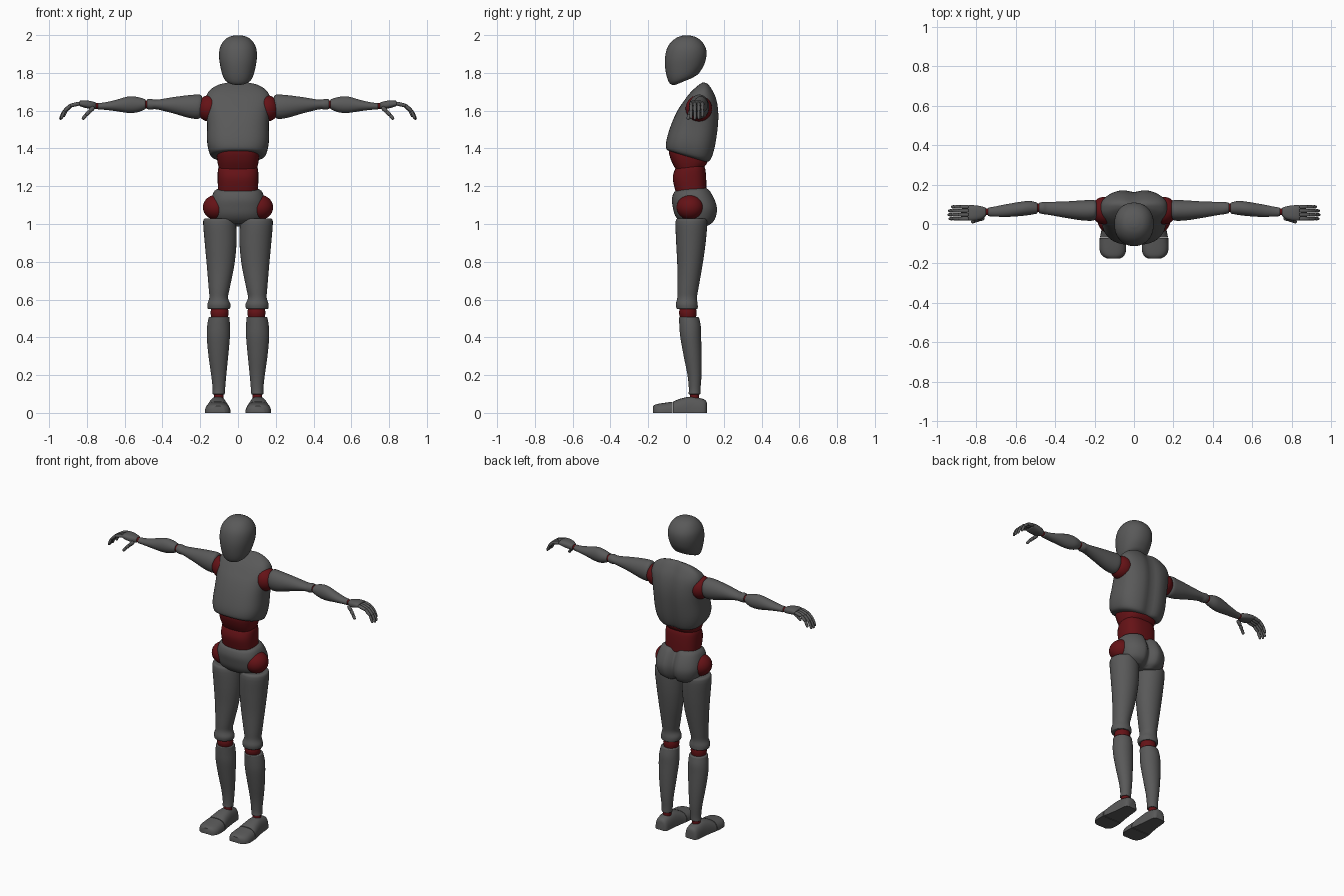
import bpy, bmesh, math
from mathutils import Vector


def material(name, rgb):
    m = bpy.data.materials.new(name)
    m.diffuse_color = (*rgb, 1)
    return m


GREY = material("dark grey shell", (0.1, 0.1, 0.1))
RED = material("dark red joint", (0.13, 0.006, 0.008))


def finish(ob, mat, mirror, bevel=0.0):
    ob.data.materials.append(mat)
    bpy.ops.object.select_all(action='DESELECT')
    ob.select_set(True)
    bpy.context.view_layer.objects.active = ob
    bpy.ops.object.shade_smooth_by_angle(angle=math.radians(45))
    if bevel:
        b = ob.modifiers.new("soft rims", 'BEVEL')
        b.width, b.segments, b.limit_method = bevel, 3, 'ANGLE'
        b.angle_limit = math.radians(50)
    if mirror:
        ob.modifiers.new("other side", 'MIRROR')
    return ob


# Rings are (centre, half axis u, half axis v), flattened to nine numbers
def ring(c, u, v):
    return [*c, *u, *v]


def body(yf, zf, yb, zb, w):            # tilted torso ring, front and back point
    return ring((0, (yf + yb) / 2, (zf + zb) / 2), (w, 0, 0), (0, (yb - yf) / 2, (zb - zf) / 2))


def leg(z, x0, x1, y0, y1):             # horizontal ring
    return ring(((x0 + x1) / 2, (y0 + y1) / 2, z), ((x1 - x0) / 2, 0, 0), (0, (y1 - y0) / 2, 0))


def arm(x, y0, y1, z0, z1):             # ring facing sideways
    return ring((x, (y0 + y1) / 2, (z0 + z1) / 2), (0, (y1 - y0) / 2, 0), (0, 0, (z1 - z0) / 2))


def foot(y, x0, x1, h):                 # ring facing forwards, cut flat at the floor
    return ring(((x0 + x1) / 2, y, 0), ((x1 - x0) / 2, 0, 0), (0, 0, h))


def spline(rows, steps):
    out = []
    for i in range(len(rows) - 1):
        p = [rows[max(0, min(len(rows) - 1, i + k))] for k in (-1, 0, 1, 2)]
        for s in range(steps):
            t = s / steps
            out.append([0.5 * (2 * b + (c - a) * t + (2 * a - 5 * b + 4 * c - d) * t * t
                               + (3 * b - a - 3 * c + d) * t ** 3) for a, b, c, d in zip(*p)])
    return out + [rows[-1]]


def loft(name, rows, mat=GREY, power=2.0, mirror=False, segs=32, steps=4,
         bevel=0.008, groove=(0, 1), floor=False):
    bm = bmesh.new()
    loops = []
    for r in spline(rows, steps):
        c, u, v = Vector(r[:3]), Vector(r[3:6]), Vector(r[6:])
        loop = []
        for k in range(segs):
            a = math.tau * k / segs
            ca, sa = math.cos(a), math.sin(a)
            e = 2 / power
            p = c + u * math.copysign(abs(ca) ** e, ca) + v * math.copysign(abs(sa) ** e, sa)
            if sa > 0:                  # groove along the middle of the back
                p.y -= groove[0] * math.exp(-(p.x / groove[1]) ** 2)
            if floor:
                p.z = max(p.z, 0)
            loop.append(bm.verts.new(p))
        loops.append(loop)
    for a, b in zip(loops, loops[1:]):
        for k in range(segs):
            n = (k + 1) % segs
            bm.faces.new((a[k], a[n], b[n], b[k]))
    bm.faces.new(loops[0])
    bm.faces.new(loops[-1])
    bmesh.ops.recalc_face_normals(bm, faces=bm.faces)
    me = bpy.data.meshes.new(name)
    bm.to_mesh(me)
    bm.free()
    ob = bpy.data.objects.new(name, me)
    bpy.context.collection.objects.link(ob)
    return finish(ob, mat, mirror, bevel)


def ball(name, centre, radii, mat=RED):
    bm = bmesh.new()
    bmesh.ops.create_uvsphere(bm, u_segments=32, v_segments=20, radius=1)
    for v in bm.verts:
        v.co = Vector(a * b + c for a, b, c in zip(v.co, radii, centre))
    me = bpy.data.meshes.new(name)
    bm.to_mesh(me)
    bm.free()
    ob = bpy.data.objects.new(name, me)
    bpy.context.collection.objects.link(ob)
    return finish(ob, mat, True)


def digit(name, y0, y1, path, r):       # jointed finger: one tapered piece per bone
    for i, ((xa, za), (xb, zb)) in enumerate(zip(path, path[1:])):
        a, b = Vector((xa, y0 + (y1 - y0) * i / 3, za)), Vector((xb, y0 + (y1 - y0) * (i + 1) / 3, zb))
        d = (b - a).normalized()
        u = d.cross(Vector((0, 1, 0))).normalized()
        v = d.cross(u)
        R = r * (1 - 0.1 * i)
        rows = [ring(a.lerp(b, t), u * R * s, v * R * s)
                for t, s in ((-0.1, 0.45), (0.0, 0.85), (0.25, 1), (0.75, 0.95), (1.0, 0.75), (1.08, 0.35))]
        loft(f"{name}_bone_{i + 1}", rows, mirror=True, segs=12, steps=2, bevel=0)


# Head, floating above the shoulders
loft("head", [
    body(-0.055, 1.737, 0.03, 1.772, 0.03), body(-0.078, 1.738, 0.06, 1.79, 0.064),
    body(-0.095, 1.76, 0.077, 1.81, 0.08), body(-0.108, 1.81, 0.097, 1.845, 0.092),
    body(-0.112, 1.87, 0.108, 1.89, 0.1), body(-0.102, 1.925, 0.105, 1.93, 0.097),
    body(-0.08, 1.962, 0.085, 1.965, 0.08), body(-0.048, 1.987, 0.055, 1.988, 0.054),
    body(-0.015, 1.998, 0.02, 1.998, 0.02)], power=2.15, segs=48)

# Chest, waist and pelvis
loft("chest", [
    body(-0.085, 1.385, 0.11, 1.328, 0.12), body(-0.105, 1.40, 0.135, 1.34, 0.147),
    body(-0.102, 1.45, 0.157, 1.41, 0.163), body(-0.077, 1.53, 0.173, 1.52, 0.163),
    body(-0.045, 1.60, 0.174, 1.60, 0.167), body(-0.012, 1.65, 0.162, 1.665, 0.172),
    body(0.018, 1.69, 0.14, 1.712, 0.155), body(0.05, 1.722, 0.118, 1.742, 0.11),
    body(0.075, 1.742, 0.1, 1.75, 0.06)], power=2.6, segs=64, groove=(0.014, 0.035))
loft("upper_waist", [
    body(-0.09, 1.41, 0.12, 1.36, 0.108), body(-0.09, 1.375, 0.117, 1.345, 0.112),
    body(-0.076, 1.33, 0.11, 1.32, 0.108), body(-0.055, 1.29, 0.09, 1.295, 0.1)], RED, 2.6)
loft("lower_waist", [
    body(-0.045, 1.305, 0.092, 1.315, 0.098), body(-0.06, 1.285, 0.102, 1.29, 0.106),
    body(-0.07, 1.24, 0.107, 1.24, 0.108), body(-0.055, 1.17, 0.108, 1.17, 0.105)], RED, 2.6)
loft("pelvis", [
    body(-0.045, 1.18, 0.11, 1.19, 0.11), body(-0.065, 1.165, 0.13, 1.175, 0.128),
    body(-0.075, 1.13, 0.155, 1.13, 0.142), body(-0.07, 1.09, 0.168, 1.085, 0.148),
    body(-0.06, 1.05, 0.164, 1.045, 0.142), body(-0.04, 1.02, 0.147, 1.01, 0.128),
    body(-0.01, 1.0, 0.115, 0.988, 0.095)], power=2.5, segs=64, groove=(0.035, 0.025))
ball("hip_joint", (0.115, 0.022, 1.088), (0.071, 0.072, 0.066))

# Legs
loft("thigh", [
    leg(1.03, 0.03, 0.165, -0.035, 0.095), leg(1.015, 0.012, 0.184, -0.055, 0.112),
    leg(0.9, 0.008, 0.176, -0.052, 0.104), leg(0.78, 0.02, 0.165, -0.046, 0.087),
    leg(0.66, 0.044, 0.155, -0.046, 0.066), leg(0.61, 0.053, 0.152, -0.046, 0.058),
    leg(0.575, 0.04, 0.162, -0.054, 0.062), leg(0.55, 0.043, 0.16, -0.05, 0.062)], mirror=True)
loft("knee_joint", [
    leg(0.56, 0.055, 0.14, -0.03, 0.052), leg(0.53, 0.05, 0.145, -0.037, 0.056),
    leg(0.5, 0.055, 0.14, -0.03, 0.052)], RED, mirror=True)
loft("shin", [
    leg(0.508, 0.045, 0.155, -0.037, 0.068), leg(0.46, 0.043, 0.163, -0.035, 0.078),
    leg(0.4, 0.043, 0.165, -0.03, 0.08), leg(0.3, 0.052, 0.156, -0.012, 0.083),
    leg(0.2, 0.062, 0.142, 0.008, 0.082), leg(0.13, 0.068, 0.134, 0.015, 0.077),
    leg(0.098, 0.07, 0.135, 0.013, 0.077)], mirror=True)
loft("ankle_joint", [leg(0.105, 0.078, 0.128, 0.02, 0.07), leg(0.07, 0.078, 0.128, 0.02, 0.07)],
     RED, mirror=True, bevel=0)
loft("foot", [
    foot(0.11, 0.08, 0.13, 0.055), foot(0.095, 0.065, 0.148, 0.072), foot(0.03, 0.058, 0.155, 0.086),
    foot(-0.03, 0.05, 0.165, 0.075), foot(-0.068, 0.042, 0.173, 0.06)],
    power=2.7, mirror=True, bevel=0.004, floor=True)
loft("toes", [
    foot(-0.072, 0.042, 0.174, 0.059), foot(-0.13, 0.04, 0.175, 0.051),
    foot(-0.16, 0.05, 0.162, 0.045), foot(-0.174, 0.068, 0.14, 0.036)],
    power=2.7, mirror=True, bevel=0.004, floor=True)

# Arms
ball("shoulder_joint", (0.15, 0.068, 1.612), (0.068, 0.07, 0.07))
loft("upper_arm", [
    arm(0.19, 0.035, 0.11, 1.59, 1.675), arm(0.205, 0.018, 0.122, 1.558, 1.685),
    arm(0.26, 0.018, 0.12, 1.562, 1.682), arm(0.34, 0.03, 0.115, 1.585, 1.672),
    arm(0.43, 0.046, 0.112, 1.607, 1.658), arm(0.46, 0.05, 0.112, 1.605, 1.662),
    arm(0.482, 0.055, 0.108, 1.609, 1.66)], mirror=True)
loft("elbow_joint", [arm(0.475, 0.06, 0.104, 1.612, 1.655), arm(0.5, 0.06, 0.104, 1.612, 1.655)],
     RED, mirror=True, bevel=0)
loft("forearm", [
    arm(0.49, 0.053, 0.108, 1.608, 1.66), arm(0.53, 0.046, 0.117, 1.592, 1.672),
    arm(0.58, 0.04, 0.112, 1.588, 1.675), arm(0.65, 0.036, 0.1, 1.598, 1.656),
    arm(0.71, 0.038, 0.088, 1.605, 1.643), arm(0.742, 0.04, 0.083, 1.606, 1.642)], mirror=True)
loft("wrist_joint", [arm(0.735, 0.045, 0.078, 1.61, 1.64), arm(0.757, 0.045, 0.078, 1.61, 1.64)],
     RED, mirror=True, bevel=0)

# Hands
loft("palm", [
    arm(0.752, 0.04, 0.082, 1.61, 1.643), arm(0.775, 0.024, 0.09, 1.61, 1.65),
    arm(0.81, 0.017, 0.095, 1.615, 1.655), arm(0.84, 0.018, 0.096, 1.625, 1.652)],
    power=2.6, mirror=True, bevel=0.004)
for i, name in enumerate(("index", "middle", "ring", "little")):
    s = (0.95, 1.0, 0.97, 0.83)[i]
    path = [(0.84 + s * dx, 1.638 + s * dz) for dx, dz in ((0, 0), (0.05, -0.012), (0.083, -0.043), (0.101, -0.083))]
    y = 0.027 + 0.02 * i
    digit(f"{name}_finger", y, y, path, 0.0105)
digit("thumb", 0.03, 0.01, [(0.765, 1.617), (0.787, 1.595), (0.806, 1.576), (0.822, 1.556)], 0.0115)
